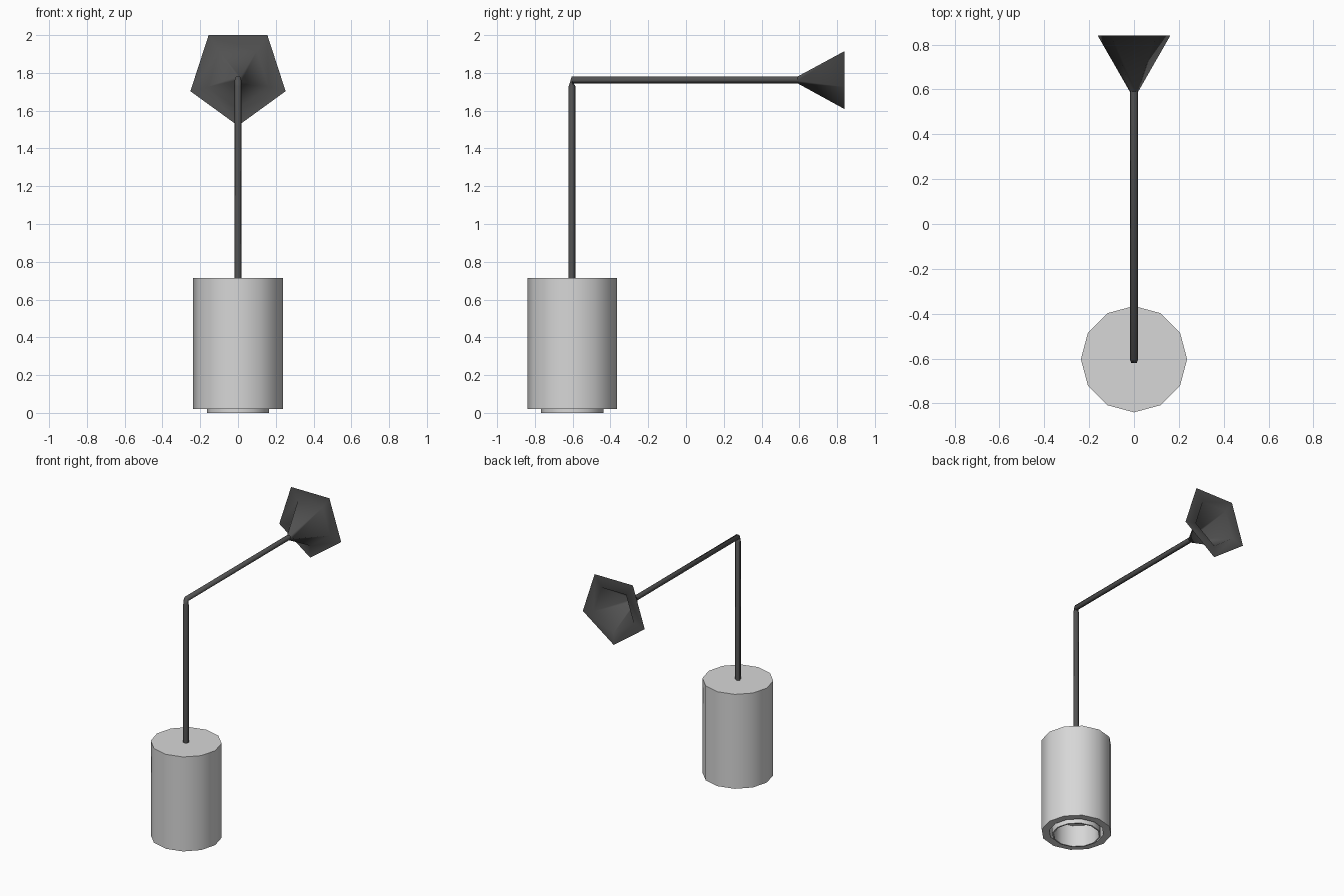
import bpy, bmesh, math
from mathutils import Vector

if "Cube" in bpy.data.objects:
    bpy.data.objects.remove(bpy.data.objects["Cube"])


def material(name, c):
    m = bpy.data.materials.new(name)
    m.diffuse_color = (c, c, c, 1)
    m.use_nodes = True
    m.node_tree.nodes["Principled BSDF"].inputs["Base Color"].default_value = m.diffuse_color
    return m


DARK = material("dark grey metal", 0.085)
LIGHT = material("light grey shade", 0.68)


def loft(name, rings, mat, smooth_angle, cap_start=False, cap_end=False):
    """Bridge a list of equal-sized point rings into one surface."""
    bm = bmesh.new()
    loops = [[bm.verts.new(p) for p in r] for r in rings]
    n = len(loops[0])
    for a, b in zip(loops, loops[1:]):
        for i in range(n):
            j = (i + 1) % n
            bm.faces.new((a[i], a[j], b[j], b[i]))
    if cap_start:
        bm.faces.new(loops[0])
    if cap_end:
        bm.faces.new(loops[-1])
    bmesh.ops.recalc_face_normals(bm, faces=bm.faces)
    me = bpy.data.meshes.new(name)
    bm.to_mesh(me)
    bm.free()
    me.materials.append(mat)
    ob = bpy.data.objects.new(name, me)
    bpy.context.collection.objects.link(ob)
    bpy.ops.object.select_all(action='DESELECT')
    ob.select_set(True)
    bpy.context.view_layer.objects.active = ob
    bpy.ops.object.shade_smooth_by_angle(angle=math.radians(smooth_angle))
    return ob


LAMP_Y = -0.603


def lamp_ring(r, z):
    return [Vector((r * math.cos(math.tau * i / 12),
                    LAMP_Y + r * math.sin(math.tau * i / 12), z)) for i in range(12)]


# Cylindrical shade with a recess in its underside
loft("lamp_shade", [lamp_ring(r, z) for r, z in
                    ((0.237, 0.715), (0.237, 0.02), (0.185, 0.02), (0.185, 0.16))],
     LIGHT, 40, cap_start=True, cap_end=True)

# Thin inner sleeve that stands slightly below the shade
loft("lamp_sleeve", [lamp_ring(r, z) for r, z in
                     ((0.165, 0.16), (0.165, 0.0), (0.155, 0.0), (0.155, 0.16))],
     LIGHT, 40)


# Five-sided section, one corner pointing down (or inward on the upright)
def pentagon(r):
    return [(r * math.sin(math.tau * i / 5), -r * math.cos(math.tau * i / 5))
            for i in range(5)]


def arm_ring(y, z, r):
    return [Vector((u, y, z + v)) for u, v in pentagon(r)]


def upright_ring(z):
    return [Vector((u, -0.605 - v, z)) for u, v in pentagon(0.0195)]


# Upright, elbow and arm in one sweep
loft("bent_pole", [upright_ring(0.70), upright_ring(1.73),
                   arm_ring(-0.605, 1.7645, 0.0195), arm_ring(0.59, 1.7645, 0.0195)],
     DARK, 80, cap_start=True)

# Flared mount, open at the back, with a flat flange
loft("flared_mount", [arm_ring(0.59, 1.7645, 0.0195), arm_ring(0.84, 1.778, 0.17),
                      arm_ring(0.84, 1.785, 0.265)],
     DARK, 80)
